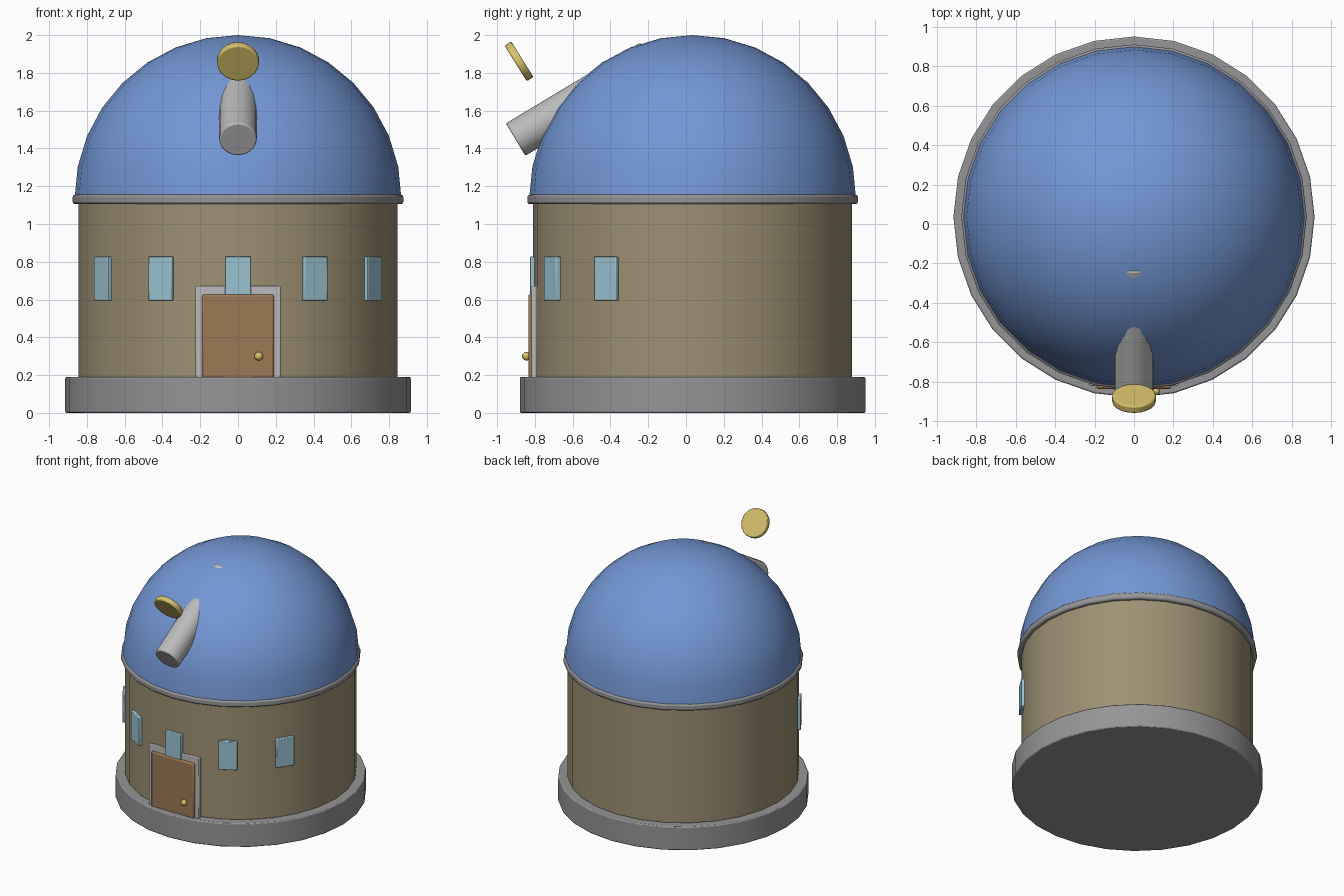
import bpy, bmesh
from math import radians, sin, cos
from mathutils import Vector

if "Cube" in bpy.data.objects:
    bpy.data.objects.remove(bpy.data.objects["Cube"])

CY = 0.035  # building axis in y


def material(name, rgb):
    m = bpy.data.materials.new(name)
    m.diffuse_color = (*rgb, 1)
    m.use_nodes = True
    m.node_tree.nodes["Principled BSDF"].inputs["Base Color"].default_value = m.diffuse_color
    return m


BLUE = material("dome_blue", (0.17, 0.31, 0.66))
TAN = material("wall_tan", (0.34, 0.28, 0.17))
BROWN = material("door_brown", (0.34, 0.19, 0.09))
GLASS = material("window_blue", (0.33, 0.55, 0.64))
GOLD = material("brass", (0.68, 0.53, 0.15))
STONE = material("stone_grey", (0.3, 0.3, 0.31))
METAL = material("metal_grey", (0.5, 0.5, 0.51))


def finish(bm, name, mat, loc, rot=(0, 0, 0), bevel=0.0):
    bmesh.ops.recalc_face_normals(bm, faces=bm.faces[:])
    me = bpy.data.meshes.new(name)
    bm.to_mesh(me)
    bm.free()
    ob = bpy.data.objects.new(name, me)
    bpy.context.collection.objects.link(ob)
    ob.location, ob.rotation_euler = loc, rot
    me.materials.append(mat)
    bpy.ops.object.select_all(action='DESELECT')
    ob.select_set(True)
    bpy.context.view_layer.objects.active = ob
    bpy.ops.object.shade_smooth_by_angle(angle=radians(35))
    if bevel:
        b = ob.modifiers.new("bevel", 'BEVEL')
        b.width, b.segments, b.limit_method = bevel, 2, 'ANGLE'
        b.angle_limit = radians(35)
    return ob


def cylinder(name, mat, r, h, loc, rot=(0, 0, 0), seg=28, bevel=0.008):
    bm = bmesh.new()
    bmesh.ops.create_cone(bm, cap_ends=True, segments=seg, radius1=r, radius2=r, depth=h)
    return finish(bm, name, mat, loc, rot, bevel)


def box(name, mat, size, loc, rot=(0, 0, 0), bevel=0.005):
    bm = bmesh.new()
    bmesh.ops.create_cube(bm, size=1)
    bmesh.ops.scale(bm, vec=size, verts=bm.verts)
    return finish(bm, name, mat, loc, rot, bevel)


def ball(name, mat, r, loc, seg, rings, half=False):
    bm = bmesh.new()
    bmesh.ops.create_uvsphere(bm, u_segments=seg, v_segments=rings, radius=r)
    if half:
        bmesh.ops.delete(bm, geom=[v for v in bm.verts if v.co.z < -1e-4], context='VERTS')
    return finish(bm, name, mat, loc)


# Round building: base, wall, ring and dome
cylinder("base", STONE, 0.915, 0.19, (0, CY, 0.095))
cylinder("wall", TAN, 0.845, 0.93, (0, CY, 0.65))
cylinder("dome_ring", STONE, 0.875, 0.05, (0, CY, 1.13), bevel=0.012)
ball("dome", BLUE, 0.865, (0, CY, 1.135), 28, 16, half=True)

# Door with frame and knob
box("door_frame", METAL, (0.45, 0.03, 0.49), (0, -0.803, 0.427))
box("door", BROWN, (0.38, 0.035, 0.445), (0, -0.8175, 0.4045), bevel=0.01)
ball("door_knob", GOLD, 0.023, (0.11, -0.845, 0.30), 12, 8)

# Five windows around the front
for i in range(-2, 3):
    a = i * radians(28.7)
    box("window_%d" % (i + 3), GLASS, (0.14, 0.03, 0.232),
        (0.847 * sin(a), CY - 0.847 * cos(a), 0.711), (0, 0, a))

# Telescope tube through the dome
tilt = radians(31)
axis = Vector((0, cos(tilt), sin(tilt)))
cylinder("telescope_tube", METAL, 0.1, 0.83, Vector((0, -0.902, 1.447)) + axis * 0.415,
         (tilt - radians(90), 0, 0), seg=20)

# Brass lens disc above the tube
cylinder("lens_disc", GOLD, 0.111, 0.042, (0, -0.884, 1.861),
         (radians(32 - 90), 0, 0), seg=20)
